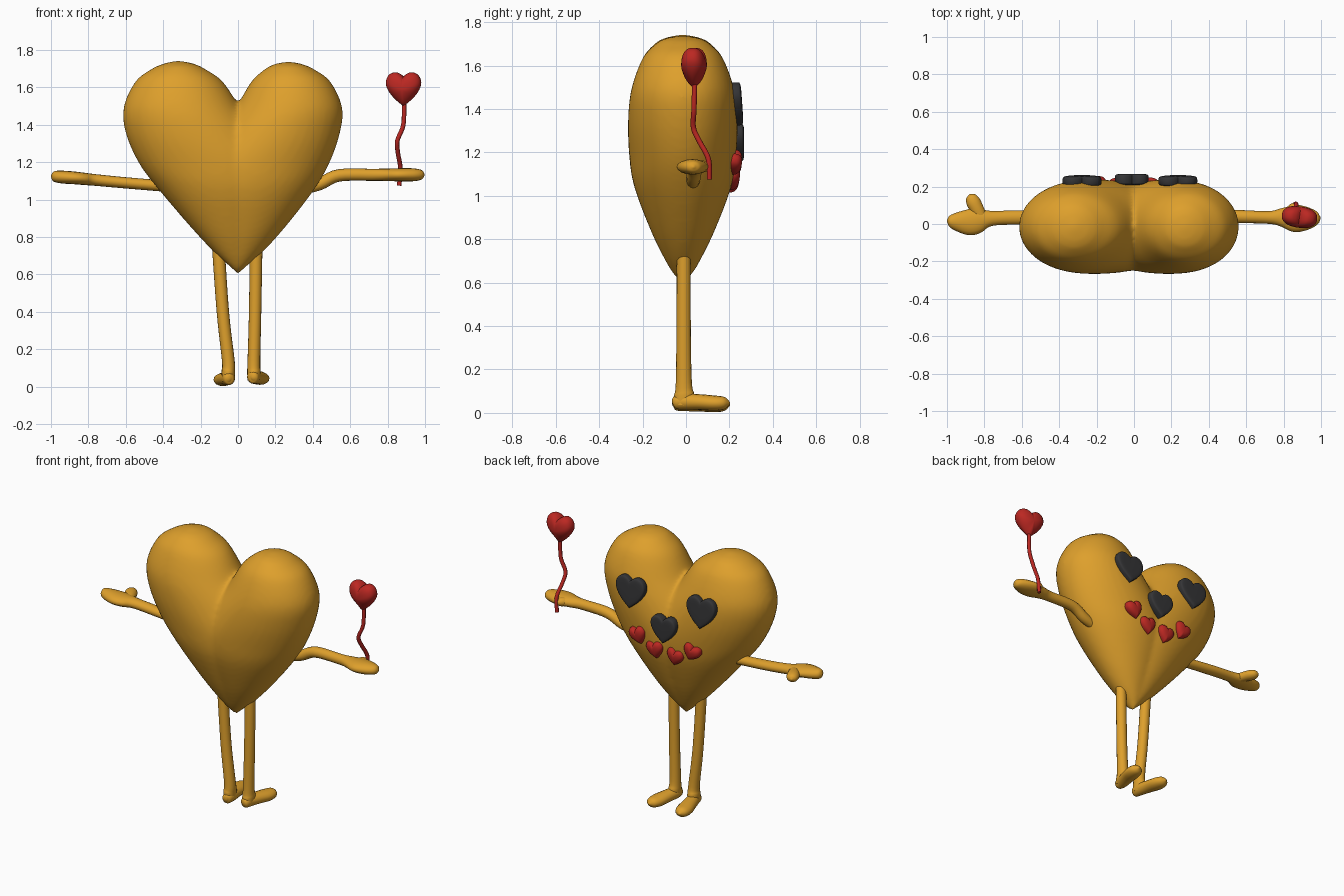
import bpy, bmesh
from math import sin, cos, pi, radians
from mathutils import Vector, Matrix, Euler

cube = bpy.data.objects.get("Cube")
if cube:
    bpy.data.objects.remove(cube, do_unlink=True)


def material(name, rgb):
    m = bpy.data.materials.new(name)
    m.use_nodes = True
    m.diffuse_color = (*rgb, 1)
    bsdf = m.node_tree.nodes["Principled BSDF"]
    bsdf.inputs["Base Color"].default_value = (*rgb, 1)
    bsdf.inputs["Roughness"].default_value = 0.6
    return m


GOLD = material("golden yellow", (0.73, 0.35, 0.025))
RED = material("red", (0.5, 0.021, 0.016))
DARK = material("charcoal", (0.035, 0.035, 0.037))


def spline(points, steps=5):
    """Smooth curve through points of any dimension."""
    def lerp(a, b, t):
        return [u + (v - u) * t for u, v in zip(a, b)]
    pts = [lerp(points[0], points[1], -1), *points, lerp(points[-2], points[-1], 2)]
    out = []
    for p0, p1, p2, p3 in zip(pts, pts[1:], pts[2:], pts[3:]):
        for k in range(steps):
            t = k / steps
            out.append([b + t / 2 * (c - a + t * (2*a - 5*b + 4*c - d + t * (3*(b - c) + d - a)))
                        for a, b, c, d in zip(p0, p1, p2, p3)])
    return out + [list(points[-1])]


def finish(name, bm, mat):
    bmesh.ops.recalc_face_normals(bm, faces=bm.faces)
    mesh = bpy.data.meshes.new(name)
    bm.to_mesh(mesh)
    bm.free()
    mesh.materials.append(mat)
    mesh.shade_smooth()
    mesh.set_sharp_from_angle(angle=radians(60))
    obj = bpy.data.objects.new(name, mesh)
    bpy.context.collection.objects.link(obj)
    return obj


def bridge(bm, rings):
    for a, b in zip(rings, rings[1:]):
        for i in range(len(a)):
            j = (i + 1) % len(a)
            bm.faces.new((a[i], a[j], b[j], b[i]))


def puffy_heart(name, mat, size, depth, round_top, round_tip, loc, rot=(0, 0, 0), layers=16):
    """Heart outline in x/z, swollen along y with a superellipse section."""
    bm = bmesh.new()
    place = Matrix.Translation(loc) @ Euler(rot).to_matrix().to_4x4()
    rings = []
    for k in range(1, layers):
        a = pi * k / layers
        ring = []
        for x, z in unit:
            up = min(1, (z / Vector((x, z)).length + 1) / 1.2)
            e = 2 / (round_tip + (round_top - round_tip) * up)
            s, c = size * sin(a) ** e, cos(a)
            y = depth * abs(c) ** e * (1 if c > 0 else -1)
            ring.append(bm.verts.new(place @ Vector((x * s, y, z * s))))
        rings.append(ring)
    bridge(bm, rings)
    for ring, y in ((rings[0], depth), (rings[-1], -depth)):
        pole = bm.verts.new(place @ Vector((0, y, 0)))
        for i in range(len(ring)):
            bm.faces.new((ring[i - 1], ring[i], pole))
    return finish(name, bm, mat)


def tube(name, mat, stations, ref=(0, 0, 1), sides=16):
    """Loft along stations of (x, y, z, side radius, up radius)."""
    bm = bmesh.new()
    path = spline(stations)
    rings = []
    for i, p in enumerate(path):
        nxt, prv = path[min(i + 1, len(path) - 1)], path[max(i - 1, 0)]
        tangent = (Vector(nxt[:3]) - Vector(prv[:3])).normalized()
        side = tangent.cross(Vector(ref)).normalized()
        up = side.cross(tangent)
        rings.append([bm.verts.new(Vector(p[:3])
                      + side * (max(p[3], 0.002) * cos(2 * pi * k / sides))
                      + up * (max(p[4], 0.002) * sin(2 * pi * k / sides)))
                      for k in range(sides)])
    bridge(bm, rings)
    bm.faces.new(rings[0])
    bm.faces.new(rings[-1])
    return finish(name, bm, mat)


def add_lobe(bm, rows, sides=40):
    """Stack of level ellipses from rows of (z, inner x, outer x, half depth)."""
    rings = []
    for z, inner, outer, half in spline(rows):
        mid, wide = (inner + outer) / 2, (outer - inner) / 2
        rings.append([bm.verts.new((mid + wide * cos(2 * pi * k / sides),
                                    -0.015 + max(half, .002) * sin(2 * pi * k / sides), z))
                      for k in range(sides)])
    bridge(bm, rings)
    bm.faces.new(rings[0])
    bm.faces.new(rings[-1])


# Body: two overlapping lobes fused into one soft heart
body = bmesh.new()
add_lobe(body, [(.6, -.004, .004, .008), (.63, -.022, .03, .037), (.716, -.08, .128, .088),
                (.85, -.15, .25, .152), (1.043, -.24, .4, .224), (1.187, -.25, .485, .247),
                (1.348, -.13, .543, .252), (1.49, -.015, .558, .237), (1.63, .07, .495, .187),
                (1.695, .14, .41, .13), (1.723, .19, .35, .085), (1.738, .26, .28, .01)])
add_lobe(body, [(.6, .004, -.004, .008), (.63, .022, -.03, .037), (.716, .08, -.125, .088),
                (.85, .15, -.25, .152), (1.043, .24, -.415, .224), (1.187, .25, -.525, .247),
                (1.348, .13, -.598, .252), (1.49, .015, -.612, .237), (1.63, -.08, -.55, .187),
                (1.695, -.17, -.468, .135), (1.725, -.23, -.405, .088), (1.743, -.31, -.33, .01)])
body = finish("body", body, GOLD)
fuse = body.modifiers.new("Fuse", 'REMESH')
fuse.mode = 'VOXEL'
fuse.voxel_size = 0.016
fuse.use_smooth_shade = True
soften = body.modifiers.new("Soften", 'SMOOTH')
soften.factor = 0.5
soften.iterations = 6

# Shared small heart outline, one unit wide
half = spline([(0, .36), (.1, .44), (.25, .48), (.42, .4), (.5, .2), (.44, -.02), (.27, -.25), (0, -.48)], 4)
unit = half[:-1] + [(-x, z) for x, z in half[:0:-1]]

# Face on the +y side
for side, x in (("left", .235), ("right", -.278)):
    puffy_heart(side + "_eye", DARK, .207, .026, 6, 6, (x, .233, 1.423), (radians(4), 0, 0))
puffy_heart("nose", DARK, .18, .03, 6, 6, (-.012, .238, 1.245))
for i, (x, z, tilt) in enumerate([(.187, 1.15, 20), (.07, 1.083, 10), (-.075, 1.072, -8), (-.2, 1.138, -20)]):
    puffy_heart(f"mouth_heart_{i + 1}", RED, .118, .04, 2.6, 2.6, (x, .205 + (z - 1.07) * .15, z),
                (radians(-10), radians(tilt), 0))

# Arms with flattened hands
tube("left_arm", GOLD, [(.36, .03, 1.06, .03, .03), (.44, .035, 1.085, .033, .033),
                        (.54, .04, 1.13, .035, .033), (.72, .035, 1.133, .034, .032),
                        (.79, .035, 1.133, .05, .033), (.86, .03, 1.133, .073, .035),
                        (.93, .03, 1.133, .06, .035), (.98, .033, 1.133, .034, .026),
                        (.997, .035, 1.133, .004, .004)])
tube("right_arm", GOLD, [(-.36, .03, 1.07, .033, .03), (-.6, .035, 1.09, .038, .03),
                         (-.76, .03, 1.105, .04, .031), (-.83, .02, 1.112, .067, .033),
                         (-.88, .01, 1.117, .07, .034), (-.94, .012, 1.121, .053, .034),
                         (-.985, .015, 1.125, .031, .027), (-1, .015, 1.126, .004, .004)])
tube("right_thumb", GOLD, [(-.82, .04, 1.112, .034, .028), (-.842, .085, 1.115, .037, .03),
                           (-.86, .12, 1.115, .038, .03), (-.872, .147, 1.115, .027, .022),
                           (-.878, .16, 1.115, .003, .003)])
tube("left_thumb", GOLD, [(.82, .04, 1.133, .03, .027), (.85, .08, 1.135, .03, .027),
                          (.865, .1, 1.136, .02, .018), (.87, .108, 1.136, .003, .003)])

# Legs and outward-turned feet
for side, top, ankle, toe, sole in (("left", .098, .085, .126, .015), ("right", -.11, -.052, -.088, .008)):
    tube(side + "_leg", GOLD, [(top, -.01, .82, .034, .032), ((top + ankle) / 2, -.011, .4, .033, .033),
                               (ankle, -.01, .14, .034, .037), (ankle, -.008, .08, .036, .047),
                               (ankle, -.012, sole + .02, .034, .044)], (0, 1, 0))
    turn = toe - ankle
    tube(side + "_foot", GOLD, [(ankle - turn * .1, -.062, sole + .032, .008, .008),
                                (ankle - turn * .05, -.05, sole + .034, .027, .03),
                                (ankle, -.01, sole + .037, .037, .037),
                                (ankle + turn * .4, .06, sole + .035, .045, .036),
                                (ankle + turn * .8, .13, sole + .03, .05, .035),
                                (toe, .178, sole + .03, .037, .028),
                                (toe + turn * .1, .203, sole + .03, .004, .004)])

# Heart balloon on a wavy string
puffy_heart("balloon", RED, .19, .057, 2.4, 1.5, (.885, .037, 1.59), (0, 0, radians(-8)), 22)
tube("balloon_string", RED, [(x, y, z, .012, .012) for x, y, z in
     [(.888, .04, 1.53), (.884, .037, 1.4), (.852, .034, 1.315), (.855, .062, 1.25),
      (.868, .103, 1.17), (.862, .108, 1.075)]], (0, 1, 0), 8)
